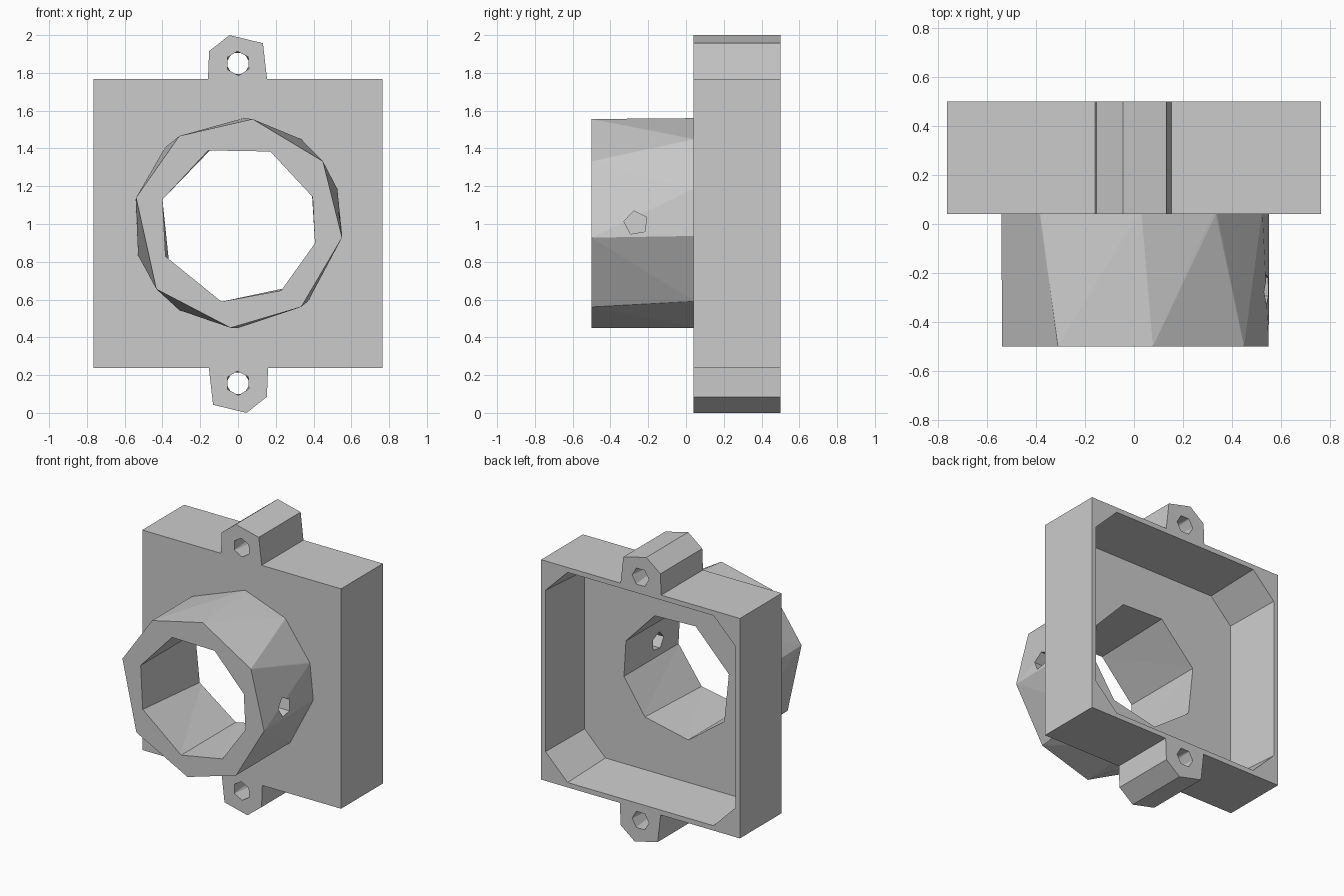
import bpy, bmesh
from math import radians, cos, sin

if "Cube" in bpy.data.objects:
    bpy.data.objects.remove(bpy.data.objects["Cube"])


def hull(name, points):
    """Convex solid around a set of points."""
    bm = bmesh.new()
    for p in points:
        bm.verts.new(p)
    bmesh.ops.convex_hull(bm, input=bm.verts)
    bmesh.ops.dissolve_limit(bm, angle_limit=radians(0.5), verts=bm.verts, edges=bm.edges)
    bmesh.ops.recalc_face_normals(bm, faces=bm.faces)
    me = bpy.data.meshes.new(name)
    bm.to_mesh(me)
    bm.free()
    ob = bpy.data.objects.new(name, me)
    bpy.context.collection.objects.link(ob)
    return ob


def ring(r, angles, y, cz=1.0):
    return [(r * cos(radians(a)), y, cz + r * sin(radians(a))) for a in angles]


def prism(name, outline, y0, y1):
    return hull(name, [(x, y, z) for y in (y0, y1) for x, z in outline])


def combine(target, tool, operation):
    """Apply a boolean and remove the tool."""
    tool.hide_render = True
    mod = target.modifiers.new("bool", 'BOOLEAN')
    mod.operation, mod.object, mod.solver = operation, tool, 'EXACT'
    bpy.context.view_layer.objects.active = target
    bpy.ops.object.modifier_apply(modifier=mod.name)
    bpy.data.objects.remove(tool)


FRONT, STEP, BACK = -0.5, 0.04, 0.5

# Square plate
s = 0.765
plate = prism("flanged_housing", [(x, 1.003 + z) for x in (-s, s) for z in (-s, s)], STEP, BACK)

# Collar with few, slightly twisted sides
outer_front = [82, 36, -8, -53, -94, -141, 166, 124]
outer_back = [87, 53, 19, -7, -48, -90, -124, -162, 167, 134]
collar = hull("collar", ring(0.556, outer_front, FRONT, 1.005)
              + ring(0.556, outer_back, STEP, 1.005) + ring(0.556, outer_back, 0.07, 1.005))
combine(plate, collar, 'UNION')

# Screw tabs above and below, turned half round from each other
tab = [(-0.16, 0.74), (-0.153, 0.915), (-0.045, 1.0), (0.132, 0.957), (0.157, 0.74)]
for sign in (1, -1):
    combine(plate, prism("tab", [(sign * x, 1 + sign * z) for x, z in tab], STEP, BACK), 'UNION')

# Rear pocket with cut corners and a slight taper
def pocket_ring(h, c, y):
    return [(sx * a, y, 1.003 + sz * b) for sx in (-1, 1) for sz in (-1, 1)
            for a, b in ((h, h - c), (h - c, h))]

pocket = hull("pocket", pocket_ring(0.732, 0.17, 0.52) + pocket_ring(0.71, 0.16, 0.10))
combine(plate, pocket, 'DIFFERENCE')

# Main bore
inner_front = [112, 66, 20, -14, -57, -102, -156, 162]
inner_back = [110, 66, 21, -14, -54, -102, -150, 162]
combine(plate, hull("bore", ring(0.42, inner_front, -0.52) + ring(0.42, inner_back, 0.13)), 'DIFFERENCE')

# Tab screw holes
for z in (1.85, 0.157):
    hole = hull("screw_hole", ring(0.064, [93, 33, -27, -87, 210, 150], STEP - 0.02, z)
                + ring(0.064, [120, 60, 0, -60, 240, 180], BACK + 0.02, z))
    combine(plate, hole, 'DIFFERENCE')

# Set-screw hole through the right side of the collar
pent = [(-0.265 + 0.065 * cos(radians(a)), 1.005 + 0.065 * sin(radians(a)))
        for a in (100, 28, -44, -116, 172)]
combine(plate, hull("set_screw_hole", [(x, y, z) for x in (0.3, 0.65) for y, z in pent]), 'DIFFERENCE')

for f in plate.data.polygons:
    f.use_smooth = False
